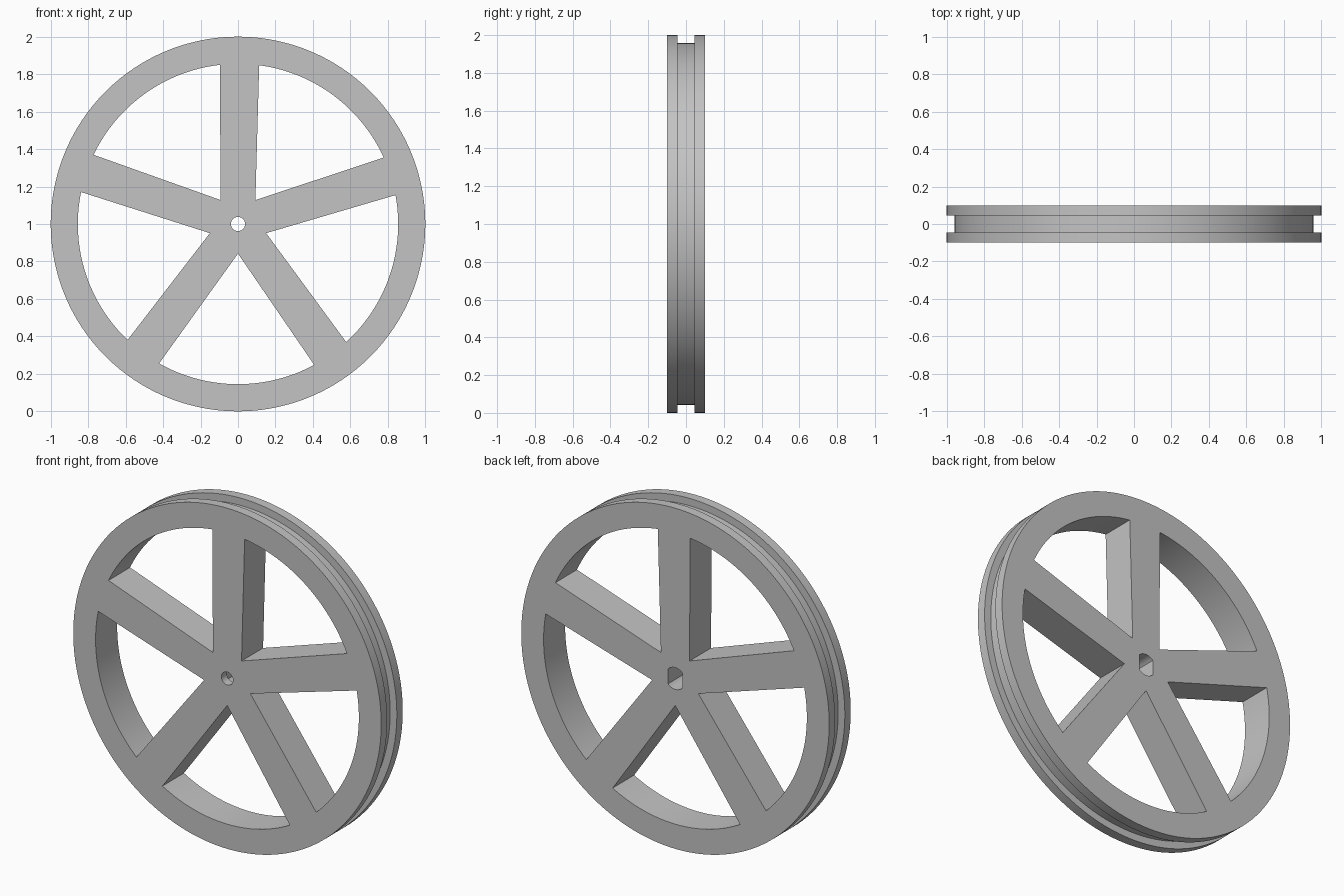
import bpy, bmesh
from math import sin, cos, radians, pi, sqrt

cube = bpy.data.objects.get("Cube")
if cube:
    bpy.data.objects.remove(cube, do_unlink=True)

CENTRE_Z = 1.0
HALF = 0.1            # half the wheel's thickness
RIM_INNER = 0.855

grey = bpy.data.materials.new("plain grey")
grey.use_nodes = True
grey.diffuse_color = (0.55, 0.55, 0.55, 1)
grey.node_tree.nodes["Principled BSDF"].inputs["Base Color"].default_value = (0.55, 0.55, 0.55, 1)


def arc(radius, start, end, steps):
    """Points (x, z) along an arc, angles in degrees."""
    return [(radius * cos(radians(start + (end - start) * i / steps)),
             radius * sin(radians(start + (end - start) * i / steps)))
            for i in range(steps + 1)]


def circle(radius, steps):
    return arc(radius, 0, 360, steps)[:-1]


def loft(name, sections):
    """Solid skinned through (y, outline) sections with capped ends."""
    bm = bmesh.new()
    rings = [[bm.verts.new((x, y, z + CENTRE_Z)) for x, z in outline]
             for y, outline in sections]
    for a, b in zip(rings, rings[1:]):
        for i in range(len(a)):
            j = (i + 1) % len(a)
            bm.faces.new((a[i], a[j], b[j], b[i]))
    bm.faces.new(rings[0])
    bm.faces.new(rings[-1])
    bmesh.ops.recalc_face_normals(bm, faces=bm.faces)
    mesh = bpy.data.meshes.new(name)
    bm.to_mesh(mesh)
    bm.free()
    mesh.materials.append(grey)
    obj = bpy.data.objects.new(name, mesh)
    bpy.context.collection.objects.link(obj)
    return obj


# Grooved disc
rim, groove = circle(1.0, 192), circle(0.957, 192)
wheel = loft("pulley_wheel", [(-HALF, rim), (-0.045, rim), (-0.045, groove),
                              (0.045, groove), (0.045, rim), (HALF, rim)])

# Five openings that leave the spokes between them
cutters = []
for k in range(5):
    middle = 270 + 72 * k
    a = radians(middle)
    outline = [(0.158 * cos(a), 0.158 * sin(a))]
    outline += arc(RIM_INNER, middle - 29.5, middle + 28.4, 32)
    cutters.append(loft("opening_cutter", [(-0.2, outline), (0.2, outline)]))

# Round axle bore at the front
bore = circle(0.038, 48)
cutters.append(loft("bore_cutter", [(-0.2, bore), (0.0, bore)]))

# Axle socket with two flat sides at the back
socket = arc(0.064, 43, 137, 16) + arc(0.064, 223, 317, 16)
cutters.append(loft("socket_cutter", [(-0.05, socket), (0.2, socket)]))

bpy.ops.object.select_all(action='DESELECT')
bpy.context.view_layer.objects.active = wheel
wheel.select_set(True)
for cutter in cutters:
    cutter.hide_render = True
    mod = wheel.modifiers.new("cut", 'BOOLEAN')
    mod.operation = 'DIFFERENCE'
    mod.solver = 'EXACT'
    mod.object = cutter
    bpy.ops.object.modifier_apply(modifier=mod.name)
    bpy.data.objects.remove(cutter, do_unlink=True)

bpy.ops.object.shade_smooth_by_angle(angle=radians(30))
